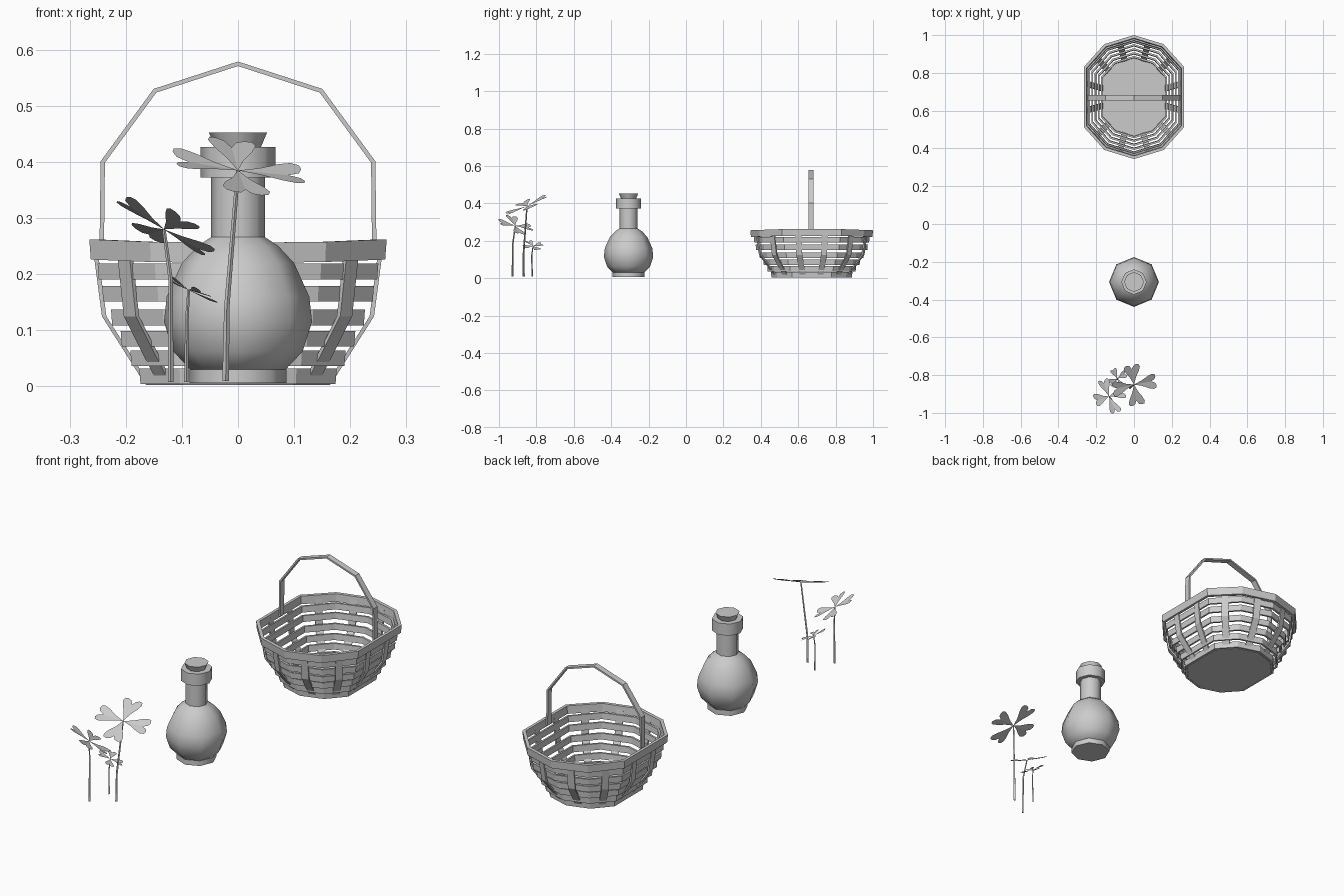
import bpy, math
from mathutils import Vector, Quaternion

if "Cube" in bpy.data.objects:
    bpy.data.objects.remove(bpy.data.objects["Cube"])


def make(name, verts, faces, smooth=False):
    me = bpy.data.meshes.new(name)
    me.from_pydata([tuple(v) for v in verts], [], faces)
    ob = bpy.data.objects.new(name, me)
    bpy.context.collection.objects.link(ob)
    if smooth:
        bpy.ops.object.select_all(action='DESELECT')
        bpy.context.view_layer.objects.active = ob
        ob.select_set(True)
        bpy.ops.object.shade_smooth_by_angle(angle=math.radians(50))
    return ob


def skin(rings, closed=False):
    """Faces joining equal rings; ends are capped unless closed."""
    n, m = len(rings[0]), len(rings)
    verts = [v for r in rings for v in r]
    faces = []
    for i in range(m if closed else m - 1):
        a, b = i * n, (i + 1) % m * n
        faces += [(a + j, a + (j + 1) % n, b + (j + 1) % n, b + j) for j in range(n)]
    if not closed:
        faces += [tuple(reversed(range(n))), tuple(range((m - 1) * n, m * n))]
    return verts, faces


# ---------------- Basket ----------------
BY = 0.672
quarter = [(0.265, 0.16), (0.157, 0.28)]
outline = (quarter + [(0, 0.328)] + [(-x, y) for x, y in reversed(quarter)]
           + [(-x, -y) for x, y in quarter] + [(0, -0.328)]
           + [(x, -y) for x, y in reversed(quarter)])


def hoop(name, z0, z1, s0, s1, t, dip=0.0):
    rings = []
    for x, y in outline:
        d = -dip * abs(y) / 0.328
        rings.append([Vector((x * s, y * s + BY, z + d)) for s, z in
                      ((s0, z0), (s1, z1), (s1 - t, z1), (s0 - t, z0))])
    make(name, *skin(rings, True))


bands = [(0.018, .66), (0.050, .72), (0.085, .785), (0.123, .85), (0.165, .91), (0.205, .94)]
for i, (z, s) in enumerate(bands):
    hoop(f"basket_band_{i + 1}", z - 0.014, z + 0.014, s - 0.004, s + 0.004, 0.03)
hoop("basket_rim", 0.232, 0.268, 0.99, 1.0, 0.05, 0.012)

# solid floor
make("basket_floor", *skin([[Vector((x * s, y * s + BY, z)) for x, y in outline]
                            for z, s in ((0.003, .62), (0.015, .64))]))


def strap(name, pts, side, normals, width, thick):
    rings = []
    for p, n in zip(pts, normals):
        w, t = side * width / 2, n * thick / 2
        rings.append([p - w - t, p + w - t, p + w + t, p - w + t])
    make(name, *skin(rings))


# upright staves: one per edge, two on the long sides
count = 0
for i in range(10):
    a, b = Vector(outline[i]), Vector(outline[(i + 1) % 10])
    for f in ((0.27, 0.73) if abs(a.x - b.x) < 1e-4 else (0.5,)):
        p, d = a.lerp(b, f), (b - a).normalized()
        side, nor = Vector((d.x, d.y, 0)), Vector((d.y, -d.x, 0))
        pts = [Vector((p.x * s, p.y * s + BY, z))
               for s, z in ((.61, .004), (.90, .125), (.96, .245))]
        count += 1
        strap(f"basket_stave_{count}", pts, side, [nor] * 3, 0.032, 0.008)

# arched handle
arch = [(.243, .235), (.241, .40), (.148, .527), (0, .575)]
arch += [(-x, z) for x, z in reversed(arch[:-1])]
hp = [Vector((x, BY - 0.004, z)) for x, z in arch]
hn = []
for i in range(len(hp)):
    t = (hp[min(i + 1, 6)] - hp[max(i - 1, 0)]).normalized()
    hn.append(Vector((t.z, 0, -t.x)))
strap("basket_handle", hp, Vector((0, 1, 0)), hn, 0.028, 0.008)


# ---------------- Flask ----------------
def lathe(name, profile, n=8):
    rings = [[Vector((r * math.cos(k * math.tau / n), r * math.sin(k * math.tau / n) - 0.307, z))
              for k in range(n)] for r, z in profile]
    make(name, *skin(rings), smooth=True)


lathe("flask_foot", [(.086, .006), (.086, .03)])
lathe("flask_body", [(.080, .025), (.115, .062), (.132, .115), (.127, .16), (.100, .22),
                     (.072, .25), (.048, .266), (.048, .38)])
lathe("flask_collar", [(.067, .372), (.067, .427)])
lathe("flask_cork", [(.036, .415), (.052, .453)])


# ---------------- Clovers ----------------
half = [(.35, .13), (.65, .30), (.85, .37), (.97, .33), (1.0, .22), (.95, .09)]


def clover(name, stem, radius, normal, spin, width):
    # tapered stem
    rings = []
    for i, p in enumerate(stem):
        w = width * (1 - 0.2 * i)
        rings.append([Vector(p) + Vector((w * math.cos(k * math.tau / 4), w * math.sin(k * math.tau / 4), 0))
                      for k in range(4)])
    make(name + "_stem", *skin(rings))
    # four heart-shaped leaflets
    q = Vector((0, 0, 1)).rotation_difference(Vector(normal).normalized())
    verts, faces = [], []
    for k in range(4):
        r = q @ Quaternion((0, 0, 1), spin + k * math.pi / 2)
        for sgn in (1, -1):
            pts = [(0, 0)] + [(u, sgn * v) for u, v in half] + [(.78, 0)]
            o = len(verts)
            verts += [Vector(stem[-1]) + r @ Vector((u, v, 0.12 * abs(v) + 0.04 * u)) * radius
                      for u, v in pts]
            f = tuple(range(o, o + len(pts)))
            faces.append(f if sgn < 0 else f[::-1])
    make(name + "_leaves", verts, faces)


clover("large_clover", [(-.022, -.868, .01), (-.02, -.868, .14), (0, -.85, .385)],
       .118, (.22, -.42, 1), math.radians(10), .006)
clover("medium_clover", [(-.12, -.928, .008), (-.12, -.925, .19), (-.132, -.913, .28)],
       .095, (.50, .38, 1), math.radians(20), .005)
clover("small_clover", [(-.092, -.822, .008), (-.091, -.825, .12), (-.088, -.818, .172)],
       .056, (.50, .1, 1), math.radians(30), .004)
